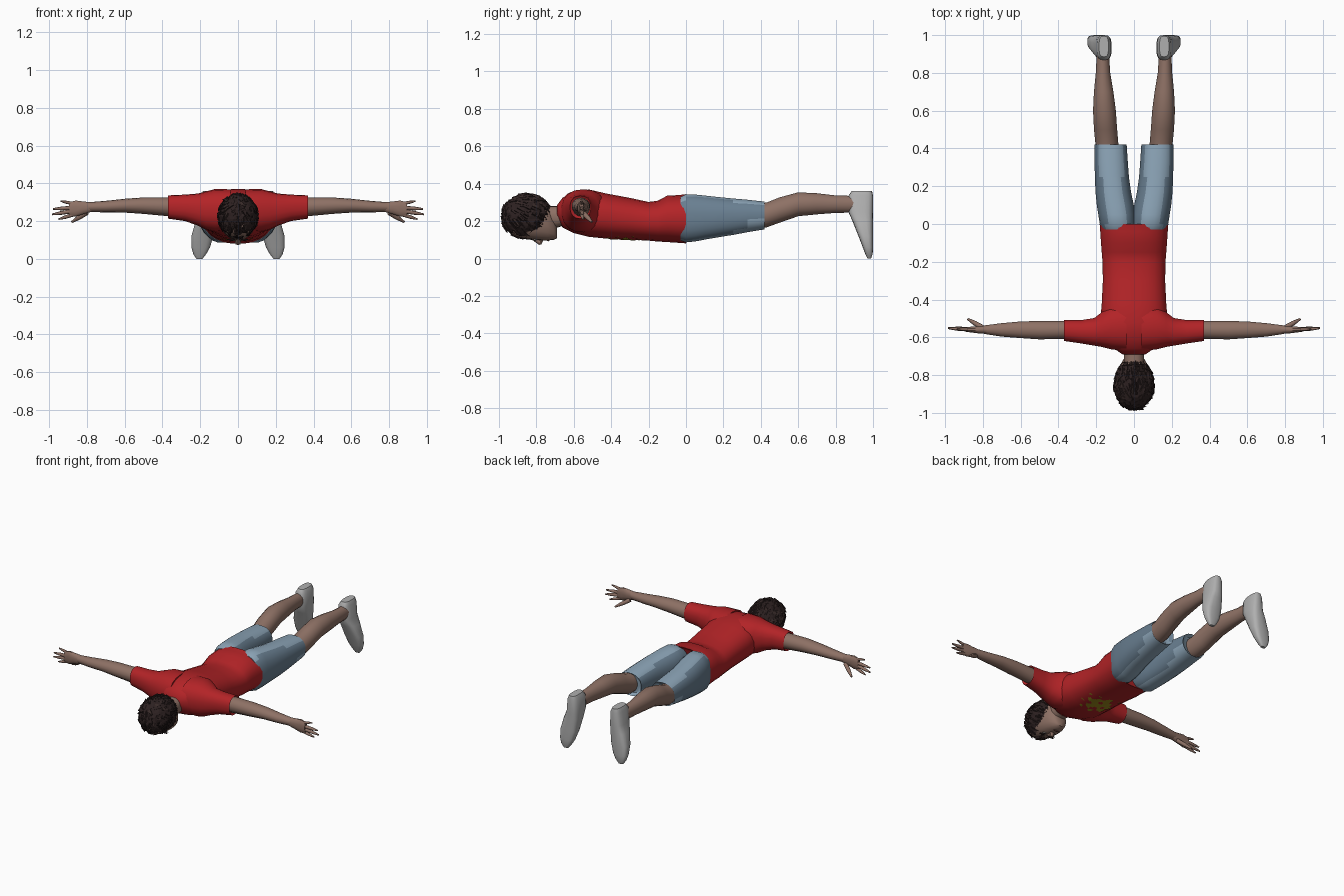
import bpy, bmesh, math, random
from mathutils import Vector
from mathutils.bvhtree import BVHTree

random.seed(4)
if "Cube" in bpy.data.objects:
    bpy.data.objects.remove(bpy.data.objects["Cube"], do_unlink=True)


def material(name, r, g, b):
    m = bpy.data.materials.new(name)
    m.use_nodes = True
    m.diffuse_color = (r, g, b, 1)
    bsdf = next(n for n in m.node_tree.nodes if n.type == 'BSDF_PRINCIPLED')
    bsdf.inputs["Base Color"].default_value = (r, g, b, 1)
    bsdf.inputs["Roughness"].default_value = 0.9
    return m


skin = material("skin", .27, .165, .13)
red = material("shirt red", .45, .017, .02)
denim = material("light denim", .26, .37, .47)
denim_dark = material("worn dark denim", .14, .21, .28)
shoe_grey = material("shoe grey", .43, .43, .43)
hair_dark = material("dark hair", .026, .015, .015)
hair_brown = material("brown hair", .042, .025, .023)
yellow = material("print yellow", .34, .26, .012)
eye_white = material("eye white", .55, .53, .5)
lip = material("lip", .2, .085, .07)


def finish(bm, name, mats, angle=50):
    bmesh.ops.recalc_face_normals(bm, faces=bm.faces[:])
    mesh = bpy.data.meshes.new(name)
    bm.to_mesh(mesh)
    bm.free()
    ob = bpy.data.objects.new(name, mesh)
    bpy.context.collection.objects.link(ob)
    for m in mats:
        mesh.materials.append(m)
    if angle:
        bpy.ops.object.select_all(action='DESELECT')
        ob.select_set(True)
        bpy.context.view_layer.objects.active = ob
        bpy.ops.object.shade_smooth_by_angle(angle=math.radians(angle))
    return ob


def loft(name, axis, sections, mats, side=1, power=.85, sides=18, rule=None, angle=50):
    """Skin rounded sections (position, low u, high u, low v, high v) along an axis."""
    bm = bmesh.new()
    rings = []
    for t, u0, u1, v0, v1 in sections:
        ring = []
        for i in range(sides):
            a = math.tau * (i + .5) / sides
            c, s = math.cos(a), math.sin(a)
            u = (u0 + u1) / 2 + (u1 - u0) / 2 * math.copysign(abs(c) ** power, c)
            v = (v0 + v1) / 2 + (v1 - v0) / 2 * math.copysign(abs(s) ** power, s)
            x, y, z = {'X': (t, u, v), 'Y': (u, t, v), 'Z': (u, v, t)}[axis]
            ring.append(bm.verts.new((x * side, y, z)))
        rings.append(ring)
    for a, b in zip(rings, rings[1:]):
        for i in range(sides):
            j = (i + 1) % sides
            bm.faces.new((a[i], a[j], b[j], b[i]))
    bm.faces.new(rings[0])
    bm.faces.new(rings[-1])
    bmesh.ops.recalc_face_normals(bm, faces=bm.faces[:])
    if rule:
        for f in bm.faces:
            f.material_index = rule(f)
    return finish(bm, name, mats, angle)


def centred(rows):
    return [(y, -w, w, z0, z1) for y, w, z0, z1 in rows]


def add_cone(bm, p, q, r0, r1, sides=8, index=0):
    p, q = Vector(p), Vector(q)
    rot = (q - p).to_track_quat('Z', 'Y').to_matrix().to_4x4()
    rot.translation = (p + q) / 2
    made = bmesh.ops.create_cone(bm, cap_ends=True, segments=sides, radius1=r0,
                                 radius2=r1, depth=(q - p).length, matrix=rot)
    for f in {f for v in made["verts"] for f in v.link_faces}:
        f.material_index = index


# Shirt body, with the fold above the hem on the back
shirt = loft("shirt_body", 'Y', centred([
    (-.69, .062, .225, .285), (-.66, .105, .165, .325), (-.6, .16, .135, .355),
    (-.52, .18, .115, .37), (-.42, .172, .105, .347), (-.3, .166, .1, .325),
    (-.2, .168, .095, .303), (-.15, .172, .09, .31), (-.1, .176, .087, .337),
    (-.04, .18, .083, .34), (0, .183, .08, .345), (-.02, .165, .1, .32)]), [red], sides=24)

# Neck and head
loft("neck", 'Y', centred([(-.64, .06, .18, .285), (-.69, .055, .165, .28),
                           (-.76, .052, .16, .28)]), [skin])
loft("head", 'Y', centred([
    (-.69, .028, .108, .17), (-.705, .05, .1, .23), (-.74, .07, .096, .29),
    (-.79, .082, .097, .315), (-.86, .09, .105, .33), (-.92, .08, .12, .32),
    (-.97, .04, .17, .27)]), [skin])

# Facial features
bm = bmesh.new()
add_cone(bm, (0, -.825, .108), (0, -.778, .088), .006, .017)
add_cone(bm, (0, -.778, .105), (0, -.782, .076), .018, .008)
finish(bm, "nose", [skin])


def oval(name, x, y, z, rx, ry, mat):
    bm = bmesh.new()
    bmesh.ops.create_uvsphere(bm, u_segments=12, v_segments=6, radius=1)
    for v in bm.verts:
        v.co = (x + v.co.x * rx, y + v.co.y * ry, z + v.co.z * .004)
    finish(bm, name, [mat])


oval("mouth", 0, -.737, .096, .024, .006, lip)
for side, label in ((1, "left"), (-1, "right")):
    oval(label + "_eye", side * .034, -.808, .1, .014, .007, eye_white)
    oval(label + "_pupil", side * .034, -.808, .0975, .006, .006, hair_dark)
    oval(label + "_eyebrow", side * .036, -.828, .102, .02, .005, hair_dark)

# Hair cap, cut away around the face
centre, radii = Vector((0, -.852, .226)), Vector((.105, .134, .118))
bm = bmesh.new()
bmesh.ops.create_icosphere(bm, subdivisions=4, radius=1)
for v in bm.verts:
    v.co = centre + v.co * radii * random.uniform(.97, 1.03)
cut = [v for v in bm.verts if v.co.y + .85 > (v.co.z - .09) * .95]
bmesh.ops.delete(bm, geom=cut, context='VERTS')
roots = [v.co.copy() for v in bm.verts]
cap = finish(bm, "hair_cap", [hair_dark], 0)
shell = cap.modifiers.new("thickness", 'SOLIDIFY')
shell.thickness = .018
shell.offset = -1

# Tufts lying along the cap, flowing away from the crown
crown = Vector((0, -.95, .3))
bm = bmesh.new()
for root in random.sample(roots, min(260, len(roots))):
    out = root - centre
    out = Vector([out[i] / radii[i] ** 2 for i in range(3)]).normalized()
    flow = root - crown
    flow = flow - out * flow.dot(out)
    if flow.length < .01:
        continue
    way = (flow.normalized() + out * .12).normalized()
    start = root - out * .007
    add_cone(bm, start, start + way * random.uniform(.025, .05), .014, .001, 4,
             int(random.random() < .35))
finish(bm, "hair_tufts", [hair_dark, hair_brown], 0)

# Yellow blotchy print lying on the chest
tree = BVHTree.FromObject(shirt, bpy.context.evaluated_depsgraph_get())
bm = bmesh.new()
cells, step = 30, .0075
points = {}


def chest_point(i, j):
    if (i, j) not in points:
        x, y = (i - cells / 2) * step, (j - cells / 2) * step - .33
        hit = tree.ray_cast(Vector((x, y, -1)), Vector((0, 0, 1)))[0]
        points[i, j] = bm.verts.new((x, y, hit.z - .003))
    return points[i, j]


for i in range(cells):
    for j in range(cells):
        x, y = (i + .5) / cells * 2 - 1, (j + .5) / cells * 2 - 1
        ragged = .2 * math.sin(9 * x + 2) * math.cos(8 * y) + .15 * math.sin(14 * x * y + 5 * y)
        if math.hypot(x, y) < .72 + ragged * 1.3 and math.sin(7 * x + 1) * math.sin(8 * y) < .62:
            bm.faces.new([chest_point(i + a, j + b) for a, b in ((0, 0), (0, 1), (1, 1), (1, 0))])
finish(bm, "chest_print", [yellow])


def denim_rule(f):
    c = f.calc_center_median()
    pale_hem = c.y > .3 and c.z < .2
    return int(abs(f.normal.x) > .6 and not pale_hem)


# Arms, hands, legs and shoes on both sides
for side, label in ((1, "left_"), (-1, "right_")):
    loft(label + "sleeve", 'X', [
        (.04, -.675, -.42, .15, .368), (.12, -.665, -.43, .14, .37),
        (.17, -.652, -.465, .155, .357), (.21, -.645, -.497, .175, .346),
        (.28, -.633, -.508, .2, .34), (.37, -.62, -.508, .213, .336),
        (.355, -.6, -.52, .23, .32)], [red], side)
    loft(label + "arm", 'X', [
        (.33, -.608, -.512, .222, .326), (.5, -.612, -.512, .238, .325),
        (.6, -.605, -.515, .245, .318), (.7, -.597, -.524, .246, .307),
        (.79, -.583, -.536, .248, .3)], [skin], side, 1, 14)
    loft(label + "palm", 'X', [
        (.775, -.583, -.536, .248, .3), (.82, -.58, -.54, .235, .305),
        (.86, -.575, -.543, .222, .31), (.895, -.57, -.546, .225, .3)],
        [skin], side, .9, 12)

    # Fingers and thumb, each a thick joint and a tapering tip
    bm = bmesh.new()
    for base, tip, r in (
            ((.875, -.558, .233), (.95, -.548, .21), .01),
            ((.88, -.558, .252), (.985, -.55, .235), .011),
            ((.88, -.558, .27), (.98, -.553, .264), .011),
            ((.87, -.558, .292), (.94, -.556, .306), .009),
            ((.8, -.55, .245), (.88, -.503, .195), .014)):
        a, b = (Vector((p[0] * side, p[1], p[2])) for p in (base, tip))
        mid = a.lerp(b, .55)
        add_cone(bm, a, mid, r, r * .9)
        add_cone(bm, mid, b, r * .9, r * .4)
    finish(bm, label + "fingers", [skin])

    loft(label + "shorts_leg", 'Y', [
        (-.03, -.01, .17, .095, .33), (0, -.01, .182, .085, .345),
        (.05, -.008, .19, .09, .343), (.1, 0, .198, .1, .338),
        (.17, .015, .205, .112, .33), (.25, .026, .208, .125, .322),
        (.33, .032, .21, .14, .315), (.42, .038, .21, .155, .305),
        (.4, .055, .2, .17, .29)], [denim, denim_dark], side, .85, 20, denim_rule)
    loft(label + "lower_leg", 'Y', [
        (.36, .08, .202, .165, .295), (.43, .082, .206, .165, .3),
        (.5, .088, .213, .19, .328), (.6, .095, .218, .225, .355),
        (.7, .108, .213, .235, .35), (.8, .125, .203, .243, .338),
        (.92, .133, .197, .245, .335)], [skin], side, 1, 16)
    loft(label + "shoe", 'Z', [
        (.36, .135, .185, .885, .995), (.335, .122, .197, .868, 1),
        (.25, .118, .205, .868, 1), (.2, .12, .225, .89, 1),
        (.12, .13, .247, .922, 1), (.06, .148, .247, .945, 1),
        (.025, .168, .237, .958, .998), (0, .188, .22, .97, .99)],
        [shoe_grey], side, .65, 18)
